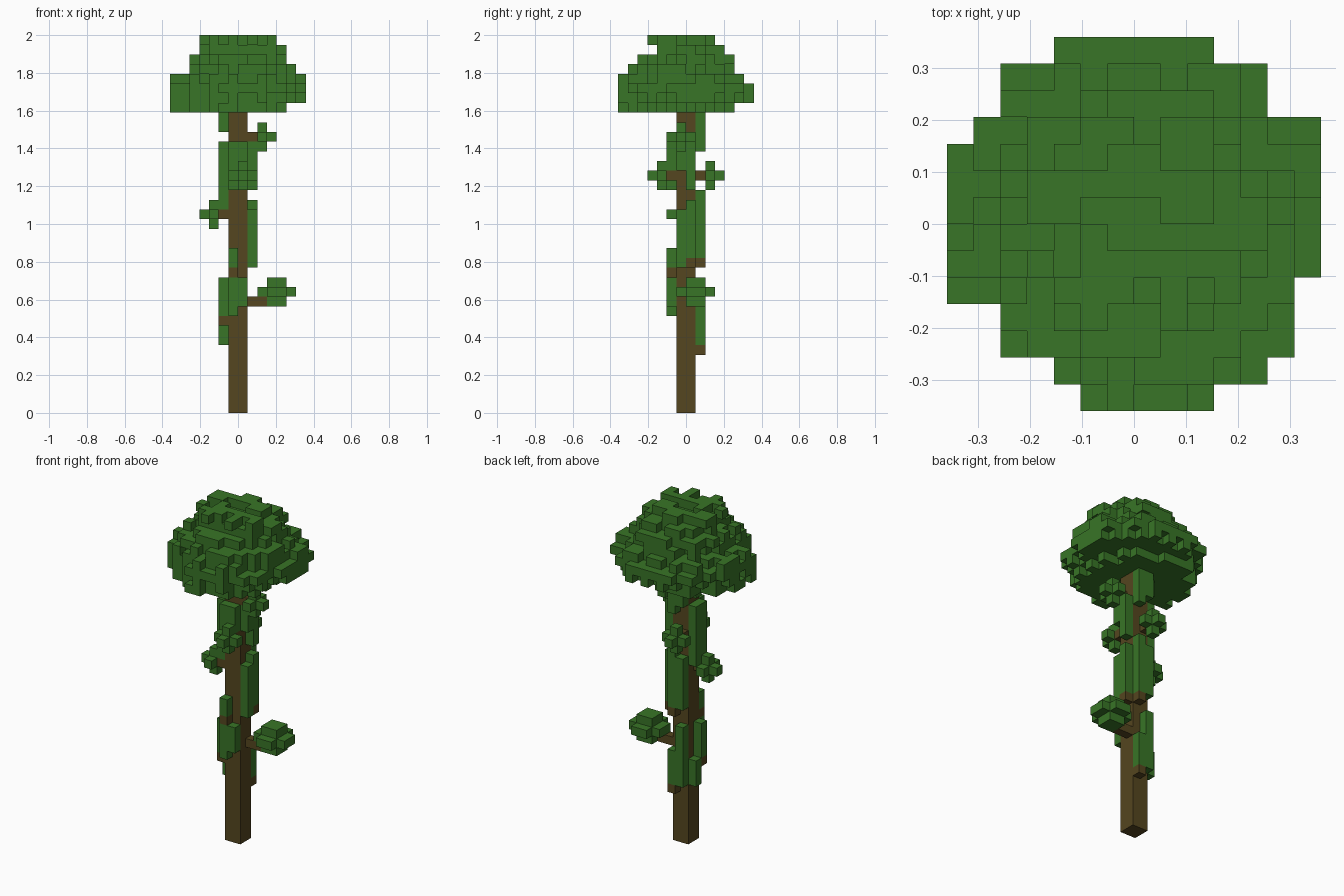
import bpy, bmesh, random
from mathutils import Vector

if "Cube" in bpy.data.objects:
    bpy.data.objects.remove(bpy.data.objects["Cube"], do_unlink=True)

random.seed(7)
U = 2 / 39  # edge of one block


def material(name, rgb):
    m = bpy.data.materials.new(name)
    m.use_nodes = True
    col = (*rgb, 1)
    m.diffuse_color = col
    m.node_tree.nodes["Principled BSDF"].inputs["Base Color"].default_value = col
    return m


LEAF = material("leaf green", (0.04, 0.178, 0.02))
BARK = material("bark brown", (0.09, 0.061, 0.014))
taken = set()


def box(x0, x1, y0, y1, z0, z1):
    return {(x, y, z) for x in range(x0, x1) for y in range(y0, y1) for z in range(z0, z1)}


def blocks(name, cells, mat):
    """Outer skin of a set of unit blocks, as one object."""
    cells = set(cells) - taken
    taken.update(cells)
    bm = bmesh.new()
    for c in cells:
        mid = Vector(c) + Vector((0.5, 0.5, 0.5))
        for axis in range(3):
            for sign in (-1, 1):
                n = Vector((0, 0, 0))
                n[axis] = sign
                if tuple(int(a + b) for a, b in zip(c, n)) in cells:
                    continue
                s, t = Vector((0, 0, 0)), Vector((0, 0, 0))
                s[(axis + 1) % 3], t[(axis + 2) % 3] = 0.5, 0.5 * sign
                o = mid + n / 2
                bm.faces.new([bm.verts.new(p * U) for p in
                              (o - s - t, o + s - t, o + s + t, o - s + t)])
    bmesh.ops.remove_doubles(bm, verts=bm.verts, dist=U / 100)
    me = bpy.data.meshes.new(name)
    bm.to_mesh(me)
    bm.free()
    me.materials.append(mat)
    ob = bpy.data.objects.new(name, me)
    bpy.context.collection.objects.link(ob)


# Trunk
blocks("trunk", box(-1, 1, -1, 1, 0, 32), BARK)

# Short branches and knots on the bark
stubs = {
    "lower_branch": (1, 3, 0, 1, 11, 12),
    "upper_left_branch": (1, 2, -1, 0, 28, 29),
    "right_branch": (-2, -1, -1, 0, 20, 21),
    "front_branch": (0, 1, -2, -1, 24, 25),
    "back_branch": (-1, 0, 1, 2, 24, 25),
    "front_knot": (-1, 0, -2, -1, 14, 15),
    "right_knot": (-2, -1, -1, 0, 9, 10),
    "back_low_knot": (0, 1, 1, 2, 6, 7),
    "back_mid_knot": (0, 1, 1, 2, 15, 16),
    "left_knot": (1, 2, 0, 1, 15, 16),
}
for name, b in stubs.items():
    blocks(name, box(*b), BARK)


# Leaf tufts on the branch ends
def tuft(x, y, z):
    return {(x, y, z)} | {(x + s * a, y + s * b, z + s * c) for s in (-1, 1)
                          for a, b, c in ((1, 0, 0), (0, 1, 0), (0, 0, 1))}


for name, pos in {"upper_left_tuft": (2, -1, 28), "right_tuft": (-3, -1, 20),
                  "front_tuft": (0, -3, 24), "back_tuft": (-1, 2, 24)}.items():
    blocks(name, tuft(*pos), LEAF)

wide = {c for c in box(2, 6, -1, 3, 12, 13)
        if (c[0] - 3.5) ** 2 + (c[1] - 0.5) ** 2 < 4}
blocks("lower_branch_tuft", wide | box(3, 5, 0, 2, 11, 14), LEAF)

# Climbing leaves, one block thick, on each side of the trunk
ivy = {
    "front_ivy": [(-1, 0, -2, -1, 10, 14), (0, 1, -2, -1, 11, 14),
                  (-1, 0, -2, -1, 15, 17), (-1, 1, -2, -1, 25, 28),
                  (-1, 0, -2, -1, 23, 25)],
    "back_ivy": [(-1, 0, 1, 2, 7, 14), (0, 1, 1, 2, 7, 11),
                 (-1, 0, 1, 2, 16, 22), (0, 1, 1, 2, 16, 23),
                 (0, 1, 1, 2, 27, 31), (-1, 0, 1, 2, 28, 31)],
    "left_ivy": [(1, 2, -1, 0, 15, 21), (1, 2, 0, 1, 16, 22),
                 (1, 2, -1, 0, 25, 28), (1, 2, 0, 1, 23, 28)],
    "right_ivy": [(-2, -1, 0, 1, 7, 10), (-2, -1, -1, 0, 10, 14),
                  (-2, -1, -1, 1, 21, 28), (-2, -1, 0, 1, 29, 31)],
}
for name, plates in ivy.items():
    blocks(name, set().union(*(box(*p) for p in plates)), LEAF)

# Canopy: widest outline row by row (back to front), then domed layers
rows = [(-3, 3), (-5, 5), (-5, 5), (-6, 7), (-7, 7), (-7, 7), (-7, 7), (-7, 7),
        (-7, 7), (-7, 6), (-5, 6), (-5, 6), (-3, 5), (-2, 3)]
outline = {(x, 6 - i) for i, (a, b) in enumerate(rows) for x in range(a, b)}
layers = {31: (-7, 5, -7, 5), 32: (-7, 7, -7, 7), 33: (-7, 7, -7, 7),
          34: (-7, 7, -7, 7), 35: (-5, 6, -6, 5), 36: (-5, 5, -5, 5),
          37: (-4, 5, -4, 4), 38: (-4, 4, -4, 3)}
canopy = set()
for z, (x0, x1, y0, y1) in layers.items():
    for x, y in sorted(outline):
        if not (x0 <= x < x1 and y0 <= y < y1):
            continue
        r = (((2 * x + 1 - x0 - x1) / (x1 - x0)) ** 2
             + ((2 * y + 1 - y0 - y1) / (y1 - y0)) ** 2)
        if z == 33 or r < 1.05 + random.uniform(-0.1, 0.1):
            canopy.add((x, y, z))

# Ragged leaf surface: random gaps among the blocks open to the side or top
steps = ((1, 0, 0), (-1, 0, 0), (0, 1, 0), (0, -1, 0), (0, 0, 1))
gaps = {(x, y, z) for x, y, z in sorted(canopy)
        if z != 33 and random.random() < 0.4
        and any((x + a, y + b, z + c) not in canopy for a, b, c in steps)}
blocks("canopy", canopy - gaps, LEAF)
